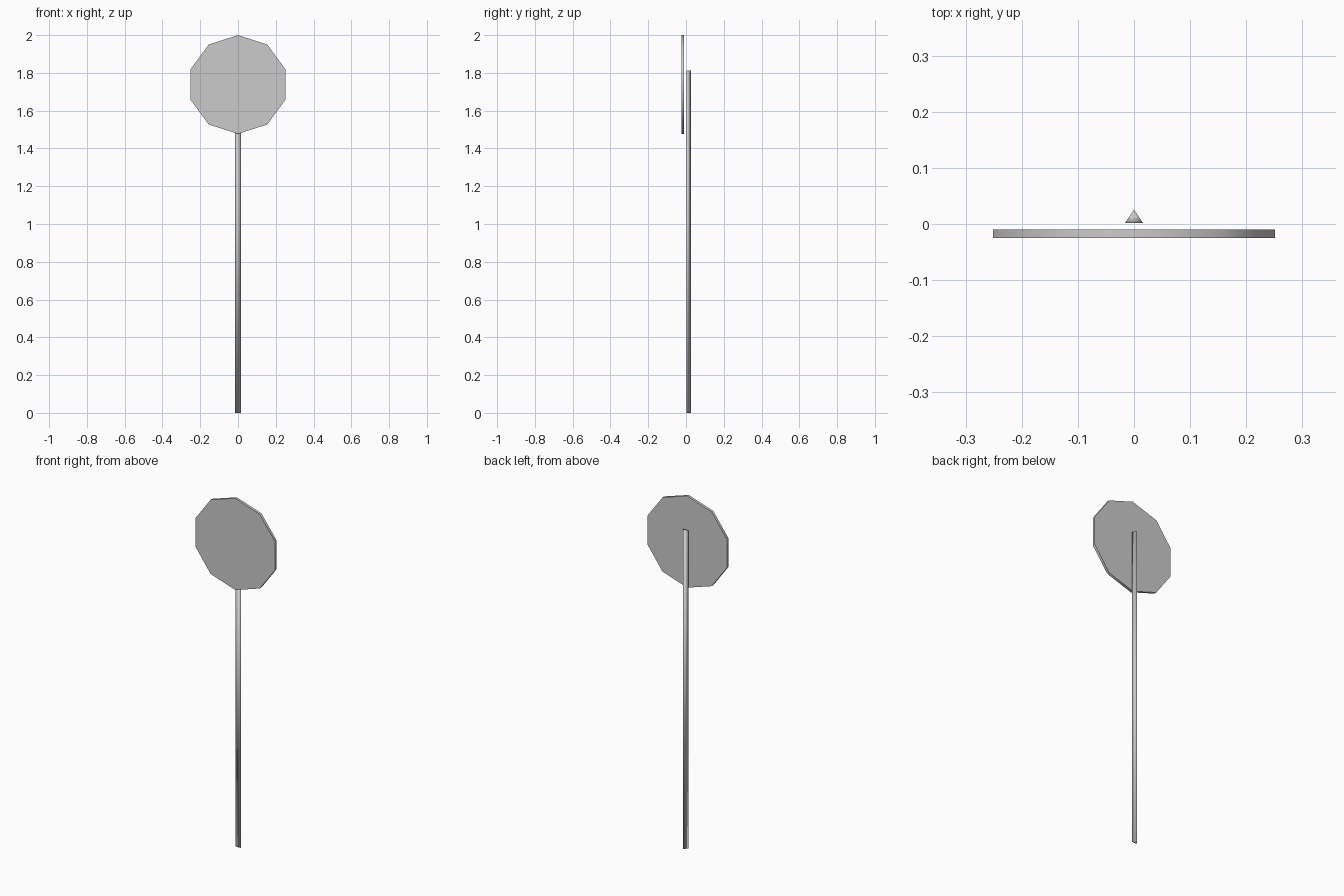
import bpy
import math

if "Cube" in bpy.data.objects:
    bpy.data.objects.remove(bpy.data.objects["Cube"])


def prism(name, points, smooth_angle):
    """Closed prism from two matching rings of points (start ring, end ring)."""
    n = len(points) // 2
    faces = [tuple(reversed(range(n))), tuple(range(n, 2 * n))]
    faces += [(i, (i + 1) % n, n + (i + 1) % n, n + i) for i in range(n)]
    mesh = bpy.data.meshes.new(name)
    mesh.from_pydata(points, [], faces)
    obj = bpy.data.objects.new(name, mesh)
    bpy.context.collection.objects.link(obj)
    bpy.ops.object.select_all(action='DESELECT')
    obj.select_set(True)
    bpy.context.view_layer.objects.active = obj
    if smooth_angle is None:
        bpy.ops.object.shade_smooth()
    else:
        bpy.ops.object.shade_smooth_by_angle(angle=math.radians(smooth_angle))
    return obj


# Triangular post, fully smooth shaded, apex to the back
section = [(-0.016, 0.002), (0.016, 0.002), (0.0, 0.0255)]
prism("post", [(x, y, z) for z in (0.0, 1.812) for x, y in section], None)

# Ten-sided sign plate standing in front of the post, corner at the top
RX, RZ, CZ = 0.264, 0.2615, 1.7385
angles = [math.radians(90 + 36 * i) for i in range(10)]
prism("sign_plate",
      [(RX * math.cos(a), y, CZ + RZ * math.sin(a))
       for y in (-0.0100, -0.0250) for a in angles], 40)
